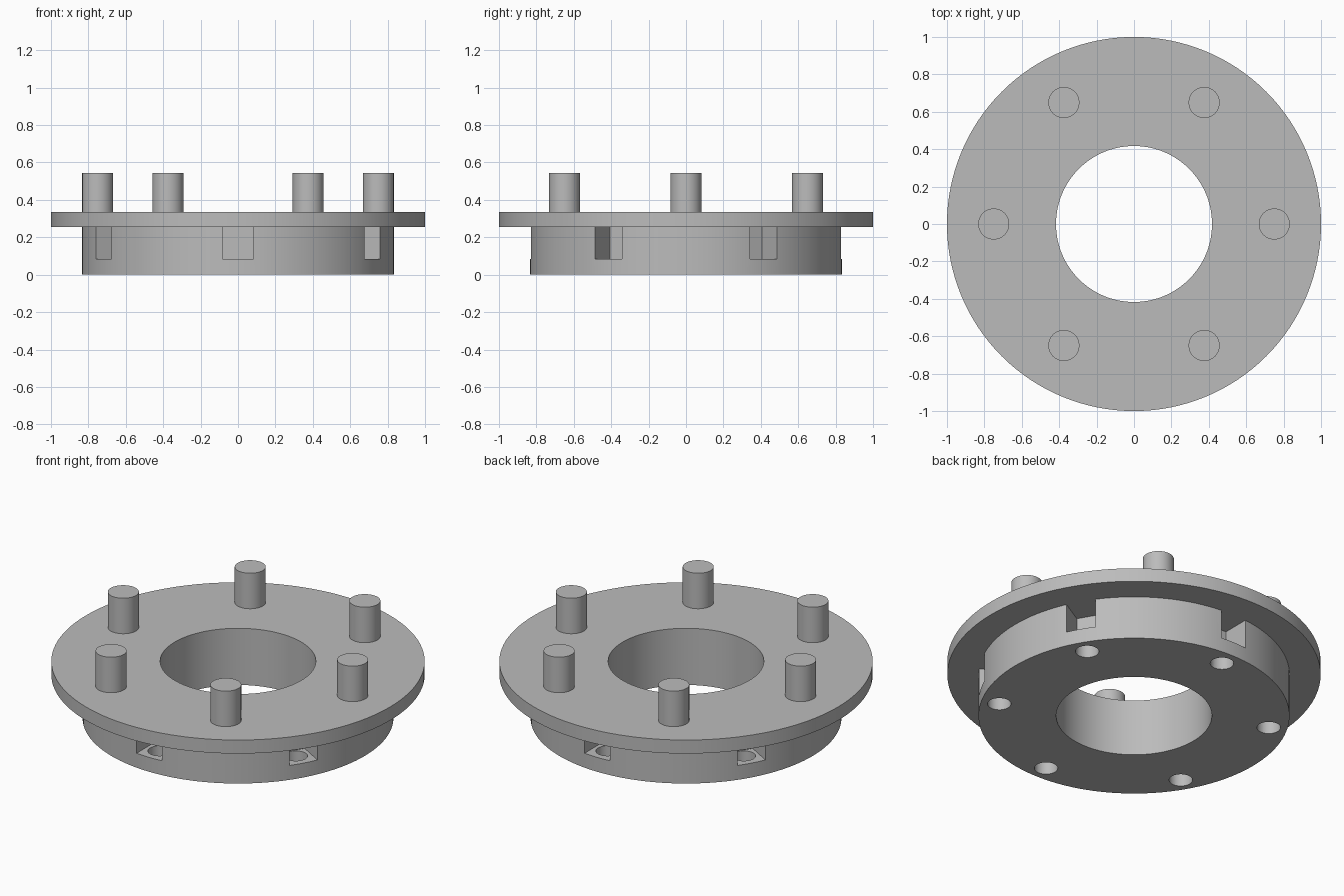
import bpy, bmesh, math
from mathutils import Matrix, Vector

if "Cube" in bpy.data.objects:
    bpy.data.objects.remove(bpy.data.objects["Cube"])

SEGMENTS = 128
BORE, BODY_R, FLANGE_R = 0.417, 0.833, 1.0
BODY_TOP, FLANGE_TOP, PEG_TOP = 0.255, 0.335, 0.545
POCKET_FLOOR = 0.085

grey = bpy.data.materials.new("grey")
grey.diffuse_color = (0.5, 0.5, 0.5, 1)
grey.use_nodes = True
grey.node_tree.nodes["Principled BSDF"].inputs["Base Color"].default_value = grey.diffuse_color


def make_object(name, bm):
    bmesh.ops.recalc_face_normals(bm, faces=bm.faces)
    mesh = bpy.data.meshes.new(name)
    bm.to_mesh(mesh)
    bm.free()
    mesh.materials.append(grey)
    obj = bpy.data.objects.new(name, mesh)
    bpy.context.collection.objects.link(obj)
    return obj


def activate(obj):
    bpy.ops.object.select_all(action='DESELECT')
    obj.select_set(True)
    bpy.context.view_layer.objects.active = obj


def smooth(obj):
    activate(obj)
    bpy.ops.object.shade_smooth_by_angle(angle=math.radians(30))


def add_cylinder(bm, radius, z0, z1, distance, angle, segments=48):
    place = Matrix.Rotation(angle, 4, 'Z') @ Matrix.Translation((distance, 0, (z0 + z1) / 2))
    bmesh.ops.create_cone(bm, cap_ends=True, segments=segments, radius1=radius,
                          radius2=radius, depth=z1 - z0, matrix=place)


def add_box(bm, x0, x1, half_width, z0, z1, angle):
    turn = Matrix.Rotation(angle, 4, 'Z')
    box = bmesh.ops.create_cube(bm, size=1)
    for v in box["verts"]:
        v.co = turn @ Vector((x1 if v.co.x > 0 else x0,
                              math.copysign(half_width, v.co.y),
                              z1 if v.co.z > 0 else z0))


def cut(obj, cutter):
    activate(obj)
    mod = obj.modifiers.new("cut", 'BOOLEAN')
    mod.operation, mod.solver, mod.object = 'DIFFERENCE', 'EXACT', cutter
    bpy.ops.object.modifier_apply(modifier=mod.name)
    bpy.data.objects.remove(cutter)


# Flanged ring: one stepped profile turned around the z axis
profile = [(BORE, 0), (BODY_R, 0), (BODY_R, BODY_TOP), (FLANGE_R, BODY_TOP),
           (FLANGE_R, FLANGE_TOP), (BORE, FLANGE_TOP)]
bm = bmesh.new()
rings = []
for i in range(SEGMENTS):
    a = math.tau * i / SEGMENTS
    rings.append([bm.verts.new((r * math.cos(a), r * math.sin(a), z)) for r, z in profile])
for i, ring in enumerate(rings):
    following = rings[(i + 1) % SEGMENTS]
    for j in range(len(profile)):
        k = (j + 1) % len(profile)
        bm.faces.new((ring[j], following[j], following[k], ring[k]))
flanged_ring = make_object("flanged_ring", bm)

# Square side pockets and the bolt holes leading up into them
pockets, holes = bmesh.new(), bmesh.new()
for i in range(6):
    angle = math.radians(30 + 60 * i)
    add_box(pockets, 0.667, 0.95, 0.083, POCKET_FLOOR, BODY_TOP, angle)
    add_cylinder(holes, 0.063, -0.1, POCKET_FLOOR + 0.05, 0.733, angle)
cut(flanged_ring, make_object("pocket_cutter", pockets))
cut(flanged_ring, make_object("hole_cutter", holes))
smooth(flanged_ring)

# Upright pegs on the flange
for i in range(6):
    bm = bmesh.new()
    add_cylinder(bm, 0.083, FLANGE_TOP - 0.005, PEG_TOP, 0.75, math.radians(60 * i))
    smooth(make_object(f"peg_{i + 1}", bm))
